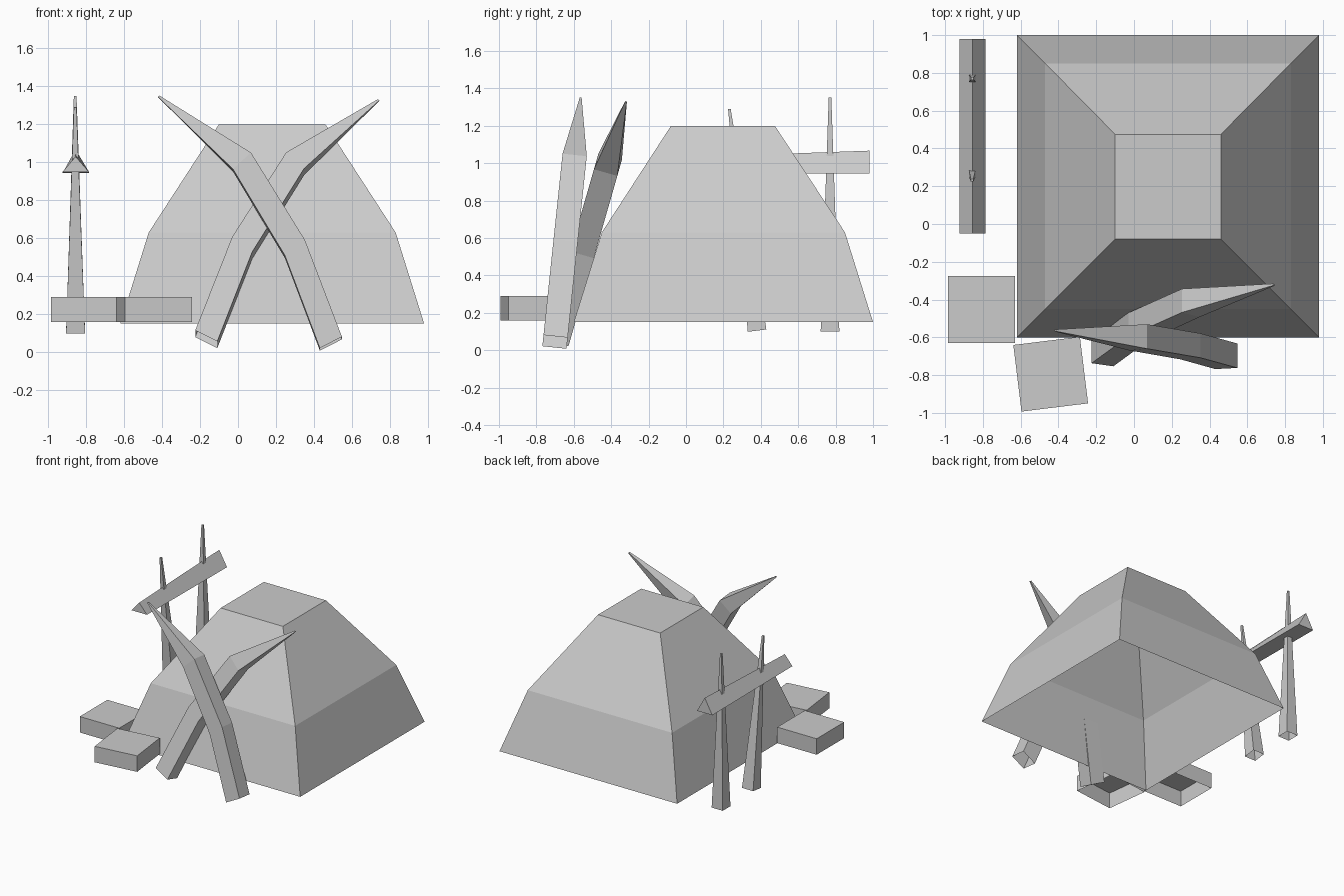
import bpy, bmesh
from math import sin, cos, radians
from mathutils import Vector

if "Cube" in bpy.data.objects:
    bpy.data.objects.remove(bpy.data.objects["Cube"])


def loft(name, rings, cap_start=False):
    """Skin a stack of rings, closed at the end and optionally at the start."""
    bm = bmesh.new()
    vs = [[bm.verts.new(p) for p in r] for r in rings]
    n = len(rings[0])
    for a, b in zip(vs, vs[1:]):
        for i in range(n):
            j = (i + 1) % n
            bm.faces.new((a[i], a[j], b[j], b[i]))
    bm.faces.new(vs[-1])
    if cap_start:
        bm.faces.new(vs[0][::-1])
    bmesh.ops.recalc_face_normals(bm, faces=bm.faces)
    me = bpy.data.meshes.new(name)
    bm.to_mesh(me)
    bm.free()
    ob = bpy.data.objects.new(name, me)
    bpy.context.collection.objects.link(ob)
    return ob


def rect(x0, x1, y0, y1, z):
    return [(x0, y0, z), (x1, y0, z), (x1, y1, z), (x0, y1, z)]


# Hut shell, open underneath
loft("hut_shell", [rect(-0.62, 0.98, -0.60, 1.00, 0.15),
                   rect(-0.47, 0.83, -0.45, 0.85, 0.63),
                   rect(-0.10, 0.46, -0.08, 0.475, 1.20)])


# Crossed bent tusks: inner and outer edge points (x offset, height), half depth
TUSK = [((0.271, 0.015), (0.387, 0.075), 0.065),
        ((0.087, 0.505), (0.192, 0.588), 0.065),
        ((-0.186, 0.962), (-0.092, 1.050), 0.065),
        ((-0.582, 1.352), (-0.574, 1.358), 0.005)]


def tusk(name, side, cx, y0, z0, tilt):
    t = radians(tilt)
    up = Vector((0, sin(t), cos(t)))
    back = Vector((0, cos(t), -sin(t)))
    rings = []
    for a, b, d in TUSK:
        pa, pb = [Vector((cx + side * u, y0, z0)) + up * v for u, v in (a, b)]
        rings.append([pa - back * d, pb - back * d, pb + back * d, pa + back * d])
    loft(name, rings)


tusk("front_tusk", 1, 0.160, -0.705, 0.0, 6)
tusk("rear_tusk", -1, 0.162, -0.695, 0.025, 16)


# Tapered rack posts, open underneath
def post(name, bottom, top):
    axis = (Vector(top) - Vector(bottom)).normalized()
    side = Vector((1, 0, 0))
    fwd = axis.cross(side)
    loft(name, [[Vector(c) + side * (sx * h) + fwd * (sy * h)
                 for sx, sy in ((-1, -1), (1, -1), (1, 1), (-1, 1))]
                for c, h in ((bottom, 0.05), (top, 0.007))])


post("back_post", (-0.855, 0.77, 0.10), (-0.857, 0.77, 1.35))
post("front_post", (-0.855, 0.38, 0.105), (-0.857, 0.232, 1.29))

# Triangular crossbeam on the posts
loft("crossbeam", [[(-0.923, y, zb), (-0.785, y, zb), (-0.855, y, zt)]
                   for y, zb, zt in ((-0.05, 0.95, 1.03), (0.98, 0.944, 1.067))], True)

# Stone slabs by the entrance, open underneath
for name, x, y, rot in (("left_slab", -0.807, -0.452, 0), ("front_slab", -0.441, -0.795, 7)):
    h = 0.1775
    slab = loft(name, [rect(-h, h, -h, h, z) for z in (0.16, 0.29)])
    slab.location = (x, y, 0)
    slab.rotation_euler.z = radians(rot)
